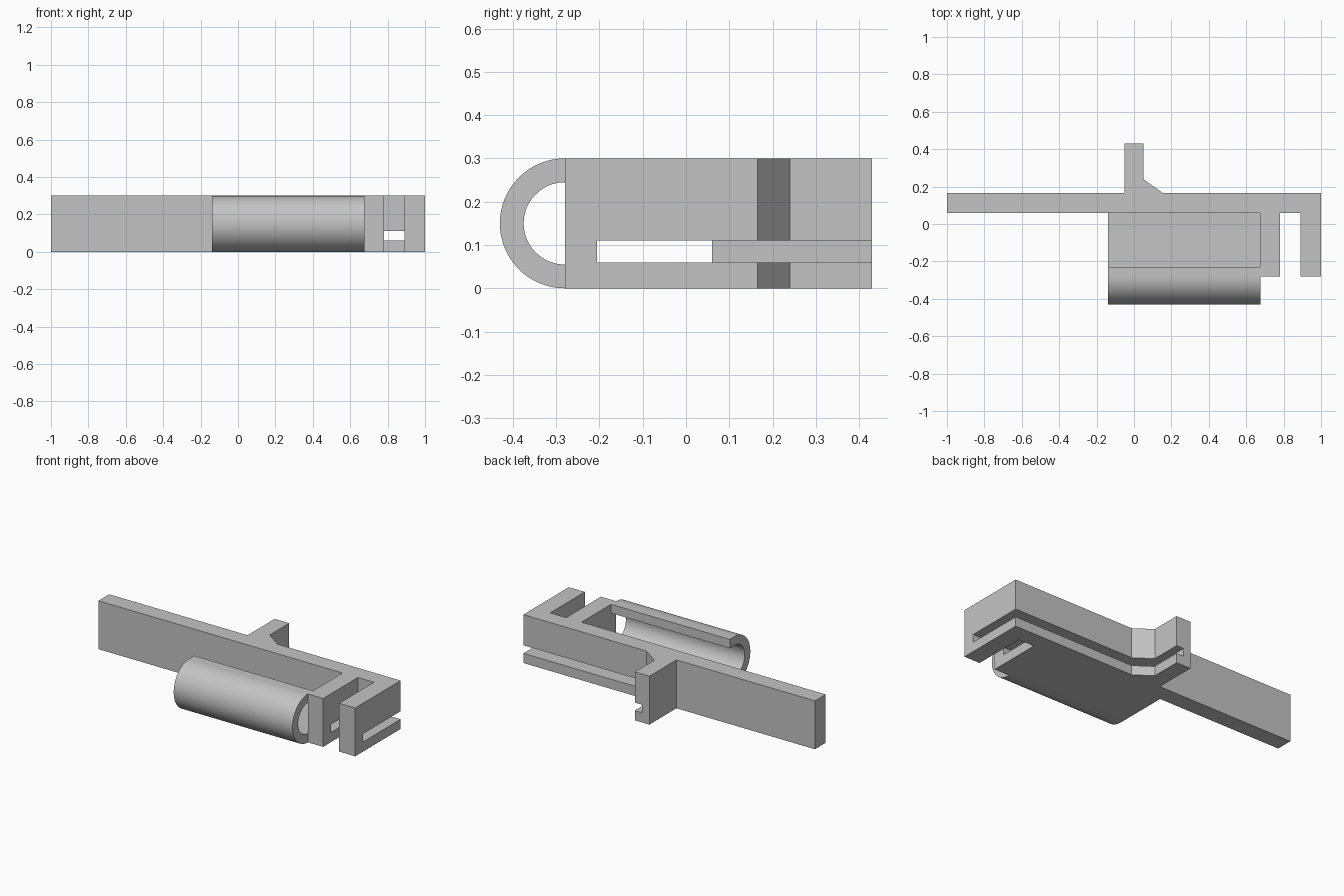
import bpy
import bmesh
import math
from mathutils import Vector

if "Cube" in bpy.data.objects:
    bpy.data.objects.remove(bpy.data.objects["Cube"], do_unlink=True)

# Single plain grey material
GREY = (0.55, 0.55, 0.55, 1.0)
grey = bpy.data.materials.new("plain grey")
grey.use_nodes = True
grey.diffuse_color = GREY
grey.node_tree.nodes["Principled BSDF"].inputs["Base Color"].default_value = GREY


def extrude(name, points, offset):
    """Turn a flat outline into a solid by extruding it along offset."""
    bm = bmesh.new()
    face = bm.faces.new([bm.verts.new(p) for p in points])
    moved = bmesh.ops.extrude_face_region(bm, geom=[face])["geom"]
    verts = [g for g in moved if isinstance(g, bmesh.types.BMVert)]
    bmesh.ops.translate(bm, verts=verts, vec=Vector(offset))
    bmesh.ops.recalc_face_normals(bm, faces=bm.faces)
    mesh = bpy.data.meshes.new(name)
    bm.to_mesh(mesh)
    bm.free()
    mesh.materials.append(grey)
    obj = bpy.data.objects.new(name, mesh)
    bpy.context.collection.objects.link(obj)
    return obj


def activate(obj):
    bpy.ops.object.select_all(action="DESELECT")
    obj.select_set(True)
    bpy.context.view_layer.objects.active = obj


HEIGHT = 0.3
BAR_FRONT, BAR_BACK = 0.06, 0.165
ARM_END, TAB_END = -0.28, 0.43

# Long bar with back tab, gusset and two front arms
outline = [
    (-1, BAR_FRONT), (0.675, BAR_FRONT),
    (0.675, ARM_END), (0.78, ARM_END), (0.78, BAR_FRONT),
    (0.89, BAR_FRONT), (0.89, ARM_END), (1, ARM_END),
    (1, BAR_BACK), (0.155, BAR_BACK), (0.05, 0.24),
    (0.05, TAB_END), (-0.05, TAB_END), (-0.05, BAR_BACK), (-1, BAR_BACK),
]
body = extrude("slotted_bar", [(x, y, 0) for x, y in outline], (0, 0, HEIGHT))

# Horizontal slot through the arms, bar and half of the tab
slot_box = [(0, -0.205), (1.1, -0.205), (1.1, 0.5), (0, 0.5)]
cutter = extrude("slot_cutter", [(x, y, 0.06) for x, y in slot_box], (0, 0, 0.05))
cutter.hide_render = True
activate(body)
cut = body.modifiers.new("slot", "BOOLEAN")
cut.operation = "DIFFERENCE"
cut.solver = "EXACT"
cut.object = cutter
bpy.ops.object.modifier_apply(modifier=cut.name)
bpy.data.objects.remove(cutter, do_unlink=True)

# Hooked sleeve: floor plate, half-round front and short upper lip
OUTER, INNER, STEPS = 0.15, 0.095, 32
LIP_END = -0.23


def half_round(radius):
    angles = [math.pi * (0.5 + i / STEPS) for i in range(STEPS + 1)]
    return [(ARM_END + radius * math.cos(a), OUTER + radius * math.sin(a))
            for a in angles]


profile = [(LIP_END, HEIGHT)] + half_round(OUTER) + [(BAR_FRONT, 0)]
profile += [(BAR_FRONT, OUTER - INNER)] + half_round(INNER)[::-1]
profile += [(LIP_END, OUTER + INNER)]
sleeve = extrude("hooked_sleeve", [(-0.14, y, z) for y, z in profile], (0.815, 0, 0))
activate(sleeve)
bpy.ops.object.shade_smooth_by_angle(angle=math.radians(30))
